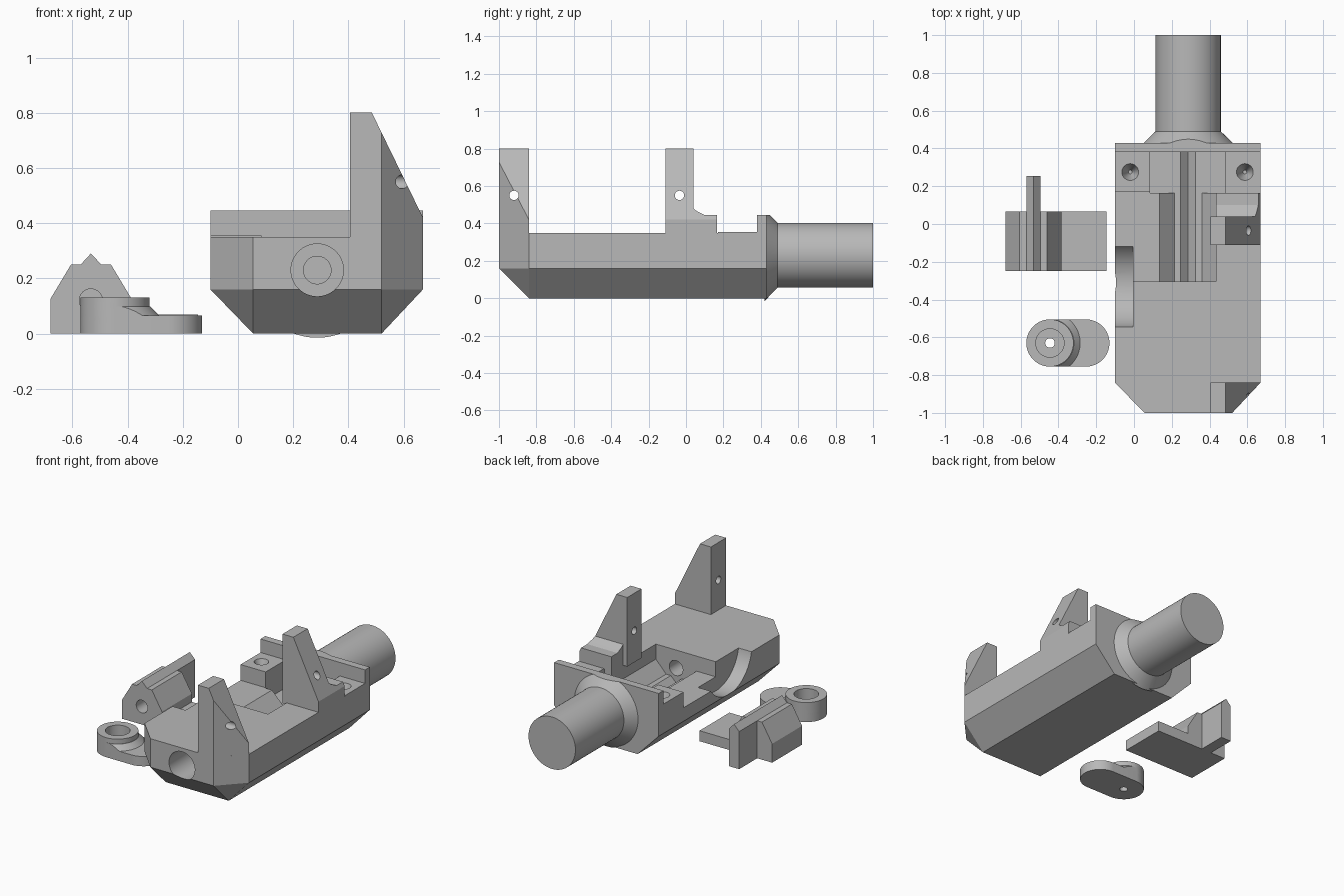
import bpy, bmesh, math

if "Cube" in bpy.data.objects:
    bpy.data.objects.remove(bpy.data.objects["Cube"], do_unlink=True)

grey = bpy.data.materials.new("plain grey")
grey.use_nodes = True
COLOUR = (0.48, 0.48, 0.48, 1)
grey.diffuse_color = COLOUR
grey.node_tree.nodes["Principled BSDF"].inputs["Base Color"].default_value = COLOUR

PLACE = {"x": lambda a, b, h: (h, a, b),
         "y": lambda a, b, h: (a, h, b),
         "z": lambda a, b, h: (a, b, h)}


def finish(name, bm):
    bmesh.ops.recalc_face_normals(bm, faces=bm.faces)
    mesh = bpy.data.meshes.new(name)
    bm.to_mesh(mesh)
    bm.free()
    mesh.materials.append(grey)
    obj = bpy.data.objects.new(name, mesh)
    bpy.context.collection.objects.link(obj)
    return obj


def prism(name, axis, pts, lo, hi, end_pts=None):
    """Extrude a profile along an axis, optionally lofting to a second profile."""
    bm = bmesh.new()
    a = [bm.verts.new(PLACE[axis](p, q, lo)) for p, q in pts]
    b = [bm.verts.new(PLACE[axis](p, q, hi)) for p, q in (end_pts or pts)]
    n = len(a)
    bm.faces.new(a)
    bm.faces.new(b[::-1])
    for i in range(n):
        j = (i + 1) % n
        bm.faces.new((a[j], a[i], b[i], b[j]))
    return finish(name, bm)


def circle(cx, cy, r, n=64):
    return [(cx + r * math.cos(2 * math.pi * i / n),
             cy + r * math.sin(2 * math.pi * i / n)) for i in range(n)]


def box(x0, x1, y0, y1):
    return [(x0, y0), (x1, y0), (x1, y1), (x0, y1)]


def combine(target, other, operation):
    mod = target.modifiers.new(operation, "BOOLEAN")
    mod.operation = operation
    mod.solver = "EXACT"
    mod.object = other
    bpy.context.view_layer.objects.active = target
    bpy.ops.object.modifier_apply(modifier=mod.name)
    bpy.data.objects.remove(other, do_unlink=True)


def add(target, *args):
    combine(target, prism("addition", *args), "UNION")


def cut(target, *args):
    combine(target, prism("cutter", *args), "DIFFERENCE")


# Main body: tub with clipped front corners and a tapered underside
L, R, FRONT, BACK = -0.10, 0.67, -1.0, 0.43
CX, CZ = 0.287, 0.23
outline = [(L, BACK), (L, -0.84), (0.055, FRONT), (0.52, FRONT), (R, -0.84), (R, BACK)]
bm = bmesh.new()
for z in (0.16, 0.35):
    for x, y in outline:
        bm.verts.new((x, y, z))
for x, y in box(0.055, 0.52, -0.84, BACK):
    bm.verts.new((x, y, 0))
bmesh.ops.convex_hull(bm, input=bm.verts)
bmesh.ops.dissolve_limit(bm, angle_limit=0.01, verts=bm.verts, edges=bm.edges)
body = finish("main_body", bm)

# Rear plate, screw blocks, collar and round shank
add(body, "z", box(L, R, 0.38, BACK), 0.3, 0.445)
for x0, x1 in ((L, 0.085), (0.485, R)):
    add(body, "z", box(x0, x1, 0.17, 0.39), 0.3, 0.355)
add(body, "y", circle(CX, CZ, 0.245), 0.42, 0.49, circle(CX, CZ, 0.173))
cut(body, "z", box(-0.5, 1, 0.3, 0.6), 0.445, 0.7)
add(body, "y", circle(CX, CZ, 0.173), 0.45, 1.0)

# Mechanism recess with bevelled floor and a V groove
groove = [(0.245, 0.17), (0.285, 0.13), (0.325, 0.17)]
cut(body, "y", [(-0.3, 0.6), (-0.3, 0.25), (0.135, 0.25), (0.215, 0.17)] + groove
    + [(0.36, 0.17), (0.435, 0.25), (0.435, 0.6)], -0.305, 0.17)
cut(body, "y", [(0.085, 0.6), (0.085, 0.17)] + groove
    + [(0.485, 0.17), (0.485, 0.6)], 0.165, 0.38)

# Round side scoop, stepped front bore and screw seats
cut(body, "x", circle(-0.31, 0.395, 0.24), -0.3, -0.005)
cut(body, "y", circle(CX, CZ, 0.095), -1.2, -0.45)
cut(body, "y", circle(CX, CZ, 0.05), -0.6, -0.25)
for x in (-0.02, 0.587):
    cut(body, "z", circle(x, 0.275, 0.01), 0.26, 0.36, circle(x, 0.275, 0.046))

# Two uprights with sloped outer edges and cross holes
upright = [(0.405, 0.34), (0.405, 0.8), (0.485, 0.8), (R, 0.42), (R, 0.34)]
front_post = prism("front_upright", "y", upright, FRONT, -0.84)
cut(front_post, "z", [(0.52, FRONT), (0.9, -0.594), (0.9, -1.2), (0.52, -1.2)], 0.1, 1)
rear_post = prism("rear_upright", "y", upright, -0.11, 0.04)
foot = prism("upright_foot", "x", [(0, 0.34), (0, 0.5), (0.04, 0.48), (0.06, 0.464),
                                   (0.1, 0.445), (0.165, 0.445), (0.165, 0.34)], 0.435, R)
cut(foot, "y", [(0.485, 0.8), (R, 0.42), (0.8, 0.42), (0.8, 0.8)], -0.2, 0.3)
combine(rear_post, foot, "UNION")
for post, y in ((front_post, -0.92), (rear_post, -0.035)):
    cut(post, "x", circle(y, 0.55, 0.025, 32), 0.3, 0.8)

# Sliding block: gabled housing, rear fin and side plate
slider = prism("slider_block", "y",
               [(-0.68, 0), (-0.68, 0.125), (-0.605, 0.25), (-0.57, 0.25), (-0.533, 0.29),
                (-0.495, 0.25), (-0.46, 0.25), (-0.385, 0.125), (-0.385, 0.07),
                (-0.145, 0.07), (-0.145, 0)], -0.25, 0.065)
add(slider, "y", [(-0.57, 0), (-0.57, 0.25), (-0.533, 0.29), (-0.495, 0.25), (-0.495, 0)],
    0.0, 0.255)
cut(slider, "y", circle(-0.533, 0.12, 0.042, 32), -0.4, -0.05)

# Lever: rounded link, conical skirt, round cup
RX, EX, RY, RAD = -0.445, -0.255, -0.63, 0.125


def half(cx, start):
    return [(cx + RAD * math.cos(start + math.pi * i / 32),
             RY + RAD * math.sin(start + math.pi * i / 32)) for i in range(33)]


stadium = half(RX, math.pi / 2) + half(EX, -math.pi / 2)
lever = prism("lever", "z", stadium, 0, 0.065)
skirt = prism("lever_skirt", "z", circle(RX, RY, 0.17), 0.055, 0.098, circle(RX, RY, 0.127))
combine(skirt, prism("skirt_limit", "z", stadium, 0.02, 0.2), "INTERSECT")
combine(lever, skirt, "UNION")
add(lever, "z", circle(RX, RY, RAD), 0.03, 0.13)
cut(lever, "z", circle(RX, RY, 0.075), 0.05, 0.2)
cut(lever, "z", circle(RX, RY, 0.025, 32), -0.1, 0.1)

# Smooth round surfaces, crisp edges
for obj in (body, front_post, rear_post, slider, lever):
    bpy.ops.object.select_all(action="DESELECT")
    obj.select_set(True)
    bpy.context.view_layer.objects.active = obj
    bpy.ops.object.shade_smooth_by_angle(angle=math.radians(25))
